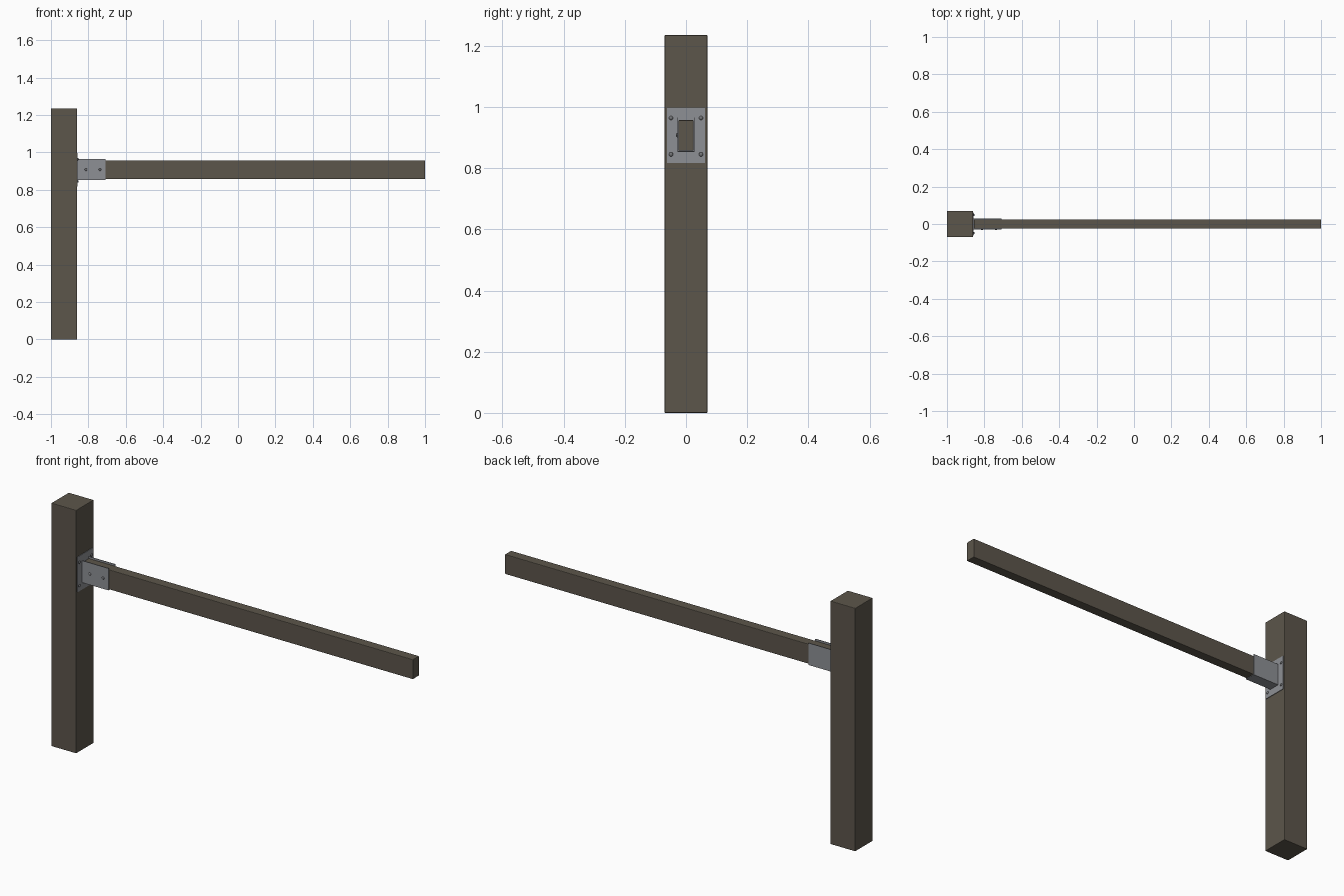
import bpy, bmesh, math
from mathutils import Vector, Matrix

if "Cube" in bpy.data.objects:
    bpy.data.objects.remove(bpy.data.objects["Cube"])


def material(name, rgb):
    m = bpy.data.materials.new(name)
    m.diffuse_color = (*rgb, 1)
    m.use_nodes = True
    m.node_tree.nodes["Principled BSDF"].inputs["Base Color"].default_value = m.diffuse_color
    return m


WOOD = material("weathered brown wood", (0.107, 0.092, 0.070))
STEEL = material("galvanised grey steel", (0.27, 0.28, 0.30))
SCREW = material("dark screw grey", (0.17, 0.175, 0.185))


def finish(name, bm, mat):
    bmesh.ops.recalc_face_normals(bm, faces=bm.faces)
    me = bpy.data.meshes.new(name)
    bm.to_mesh(me)
    bm.free()
    me.materials.append(mat)
    ob = bpy.data.objects.new(name, me)
    bpy.context.collection.objects.link(ob)
    return ob


def box(name, lo, hi, mat, bevel=0.0):
    lo, hi = Vector(lo), Vector(hi)
    bm = bmesh.new()
    bmesh.ops.create_cube(bm, size=1)
    for v in bm.verts:
        v.co = (lo + hi) / 2 + Vector(a * b for a, b in zip(v.co, hi - lo))
    ob = finish(name, bm, mat)
    if bevel:
        mod = ob.modifiers.new("soft edges", 'BEVEL')
        mod.width = bevel
        mod.segments = 2
    return ob


def screw(name, pos, direction, r=0.007, h=0.005):
    # domed head: half a sphere, flattened, pointing along direction
    bm = bmesh.new()
    bmesh.ops.create_uvsphere(bm, u_segments=16, v_segments=8, radius=1)
    bmesh.ops.bisect_plane(bm, geom=bm.verts[:] + bm.edges[:] + bm.faces[:],
                           plane_co=(0, 0, 0), plane_no=(0, 0, 1), clear_inner=True)
    rot = Vector((0, 0, 1)).rotation_difference(Vector(direction)).to_matrix().to_4x4()
    bm.transform(Matrix.Translation(pos) @ rot @ Matrix.Diagonal((r, r, h, 1)))
    ob = finish(name, bm, SCREW)
    for p in ob.data.polygons:
        p.use_smooth = True
    return ob


# timber post and rail
box("post", (-1, -0.07, 0), (-0.86, 0.07, 1.235), WOOD, 0.003)
box("rail", (-0.855, -0.025, 0.857), (1, 0.025, 0.957), WOOD, 0.003)

# bracket back plate against the post
t = 0.003
box("bracket_plate", (-0.86, -0.062, 0.817), (-0.86 + t, 0.062, 0.996), STEEL)

# open-topped U channel: swept profile holding the rail end
w, zb, zt = 0.0285, 0.8535, 0.965
profile = [(-w, zt), (-w, zb), (w, zb), (w, zt),
           (w - t, zt), (w - t, zb + t), (-w + t, zb + t), (-w + t, zt)]
bm = bmesh.new()
face = bm.faces.new([bm.verts.new((-0.858, y, z)) for y, z in profile])
ext = bmesh.ops.extrude_face_region(bm, geom=[face], use_keep_orig=True)
bmesh.ops.translate(bm, vec=(0.150, 0, 0),
                    verts=[g for g in ext["geom"] if isinstance(g, bmesh.types.BMVert)])
finish("bracket_channel", bm, STEEL)

# screws: four through the plate, two through the front cheek
for i, (y, z) in enumerate((a, b) for a in (-0.049, 0.049) for b in (0.845, 0.964)):
    screw(f"plate_screw_{i + 1}", (-0.86 + t, y, z), (1, 0, 0))
for i, x in enumerate((-0.813, -0.738)):
    screw(f"cheek_screw_{i + 1}", (x, -w, 0.908), (0, -1, 0))
